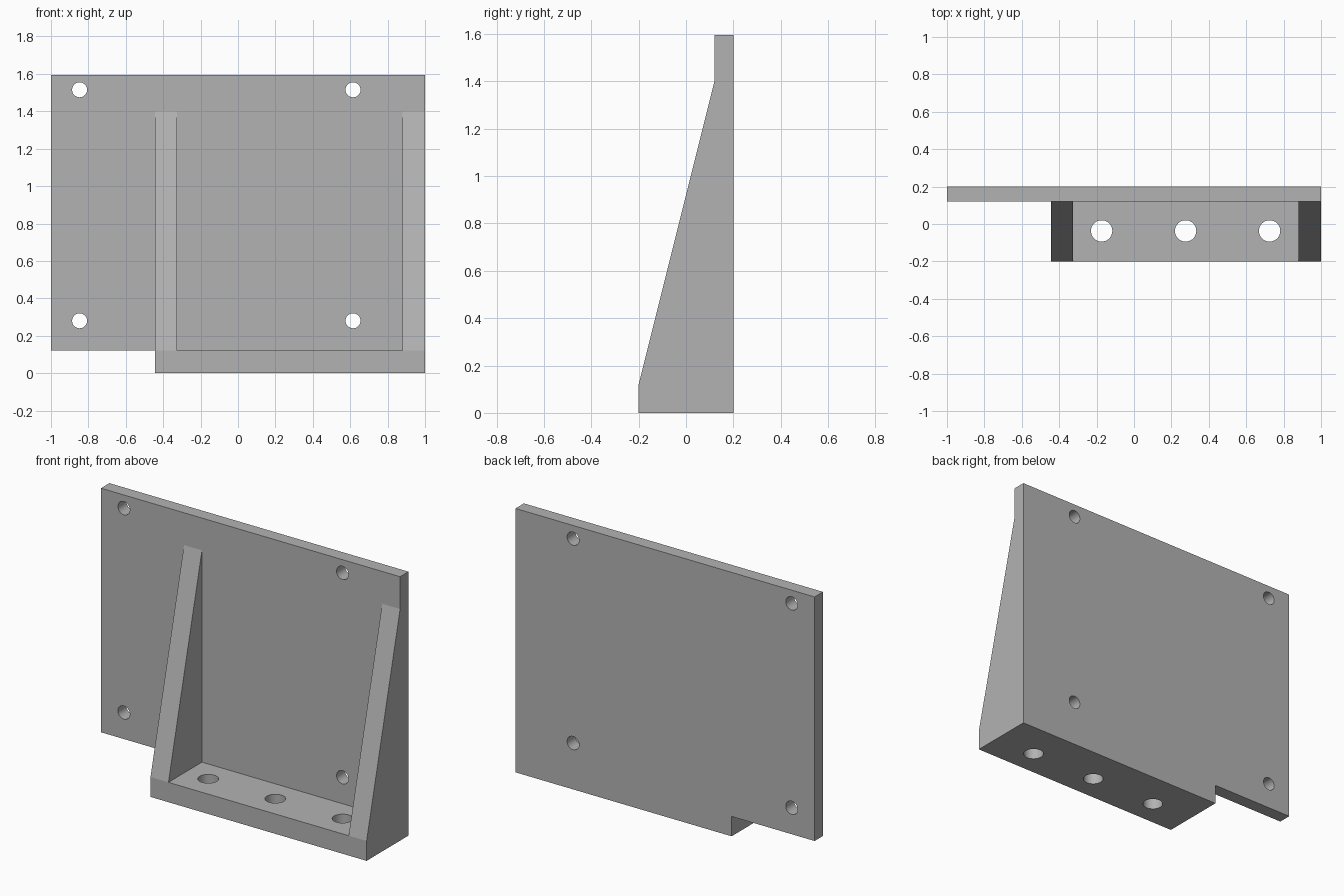
import bpy
import bmesh
from math import radians
from mathutils import Vector

cube = bpy.data.objects.get("Cube")
if cube:
    bpy.data.objects.remove(cube, do_unlink=True)

grey = bpy.data.materials.new("plain grey")
grey.use_nodes = True
colour = (0.45, 0.45, 0.45, 1)
grey.diffuse_color = colour
grey.node_tree.nodes["Principled BSDF"].inputs["Base Color"].default_value = colour

BACK, FACE, FRONT = 0.2, 0.12, -0.2
TOP, PLATE_BOTTOM, SHELF_TOP = 1.595, 0.12, 0.12
LEFT, RIB_START, RIB_WIDTH = 1.0, -0.445, 0.12


def prism(name, points, depth):
    """Extrude a closed outline of 3D points along a vector."""
    bm = bmesh.new()
    face = bm.faces.new([bm.verts.new(p) for p in points])
    moved = bmesh.ops.extrude_face_region(bm, geom=[face])["geom"]
    bmesh.ops.translate(bm, vec=Vector(depth),
                        verts=[v for v in moved if isinstance(v, bmesh.types.BMVert)])
    if face.is_valid and len(bm.faces) == len(points) + 1:
        bm.faces.new(points_verts(bm, points))
    bmesh.ops.recalc_face_normals(bm, faces=bm.faces)
    mesh = bpy.data.meshes.new(name)
    bm.to_mesh(mesh)
    bm.free()
    mesh.materials.append(grey)
    obj = bpy.data.objects.new(name, mesh)
    bpy.context.collection.objects.link(obj)
    return obj


def points_verts(bm, points):
    """Find the vertices lying at the given points."""
    return [min(bm.verts, key=lambda v: (v.co - Vector(p)).length) for p in points]


def drill(name, centre, radius, rotation):
    bpy.ops.mesh.primitive_cylinder_add(vertices=48, radius=radius, depth=0.3,
                                        location=centre, rotation=rotation)
    obj = bpy.context.object
    obj.name = name
    obj.hide_render = True
    obj.data.materials.append(grey)
    return obj


def combine(target, tool, operation):
    """Apply a boolean and discard the tool."""
    mod = target.modifiers.new(operation, "BOOLEAN")
    mod.operation, mod.solver, mod.object = operation, "EXACT", tool
    bpy.context.view_layer.objects.active = target
    bpy.ops.object.modifier_apply(modifier=mod.name)
    bpy.data.objects.remove(tool, do_unlink=True)


# Back plate with a notch under its overhanging side
outline = [(-1, PLATE_BOTTOM), (RIB_START, PLATE_BOTTOM), (RIB_START, 0),
           (LEFT, 0), (LEFT, TOP), (-1, TOP)]
bracket = prism("mounting_bracket", [(x, FACE, z) for x, z in outline], (0, BACK - FACE, 0))

# Shelf along the bottom
shelf = prism("shelf", [(RIB_START, FRONT, 0), (LEFT, FRONT, 0),
                        (LEFT, BACK, 0), (RIB_START, BACK, 0)], (0, 0, SHELF_TOP))
combine(bracket, shelf, "UNION")

# Two tapered side ribs
profile = [(FRONT, 0), (FRONT, SHELF_TOP), (FACE, 1.4), (BACK, 1.4), (BACK, 0)]
for name, x in (("right_rib", RIB_START), ("left_rib", LEFT - RIB_WIDTH)):
    rib = prism(name, [(x, y, z) for y, z in profile], (RIB_WIDTH, 0, 0))
    combine(bracket, rib, "UNION")

# Screw holes through the plate
for x in (-0.847, 0.615):
    for z in (0.28, 1.515):
        combine(bracket, drill("plate_hole", (x, 0.16, z), 0.04, (radians(90), 0, 0)),
                "DIFFERENCE")

# Larger holes through the shelf
for x in (-0.173, 0.276, 0.725):
    combine(bracket, drill("shelf_hole", (x, -0.037, 0.06), 0.057, (0, 0, 0)), "DIFFERENCE")

# Smooth hole walls with crisp flat faces
bpy.ops.object.select_all(action="DESELECT")
bracket.select_set(True)
bpy.context.view_layer.objects.active = bracket
bpy.ops.object.shade_smooth_by_angle(angle=radians(12))
